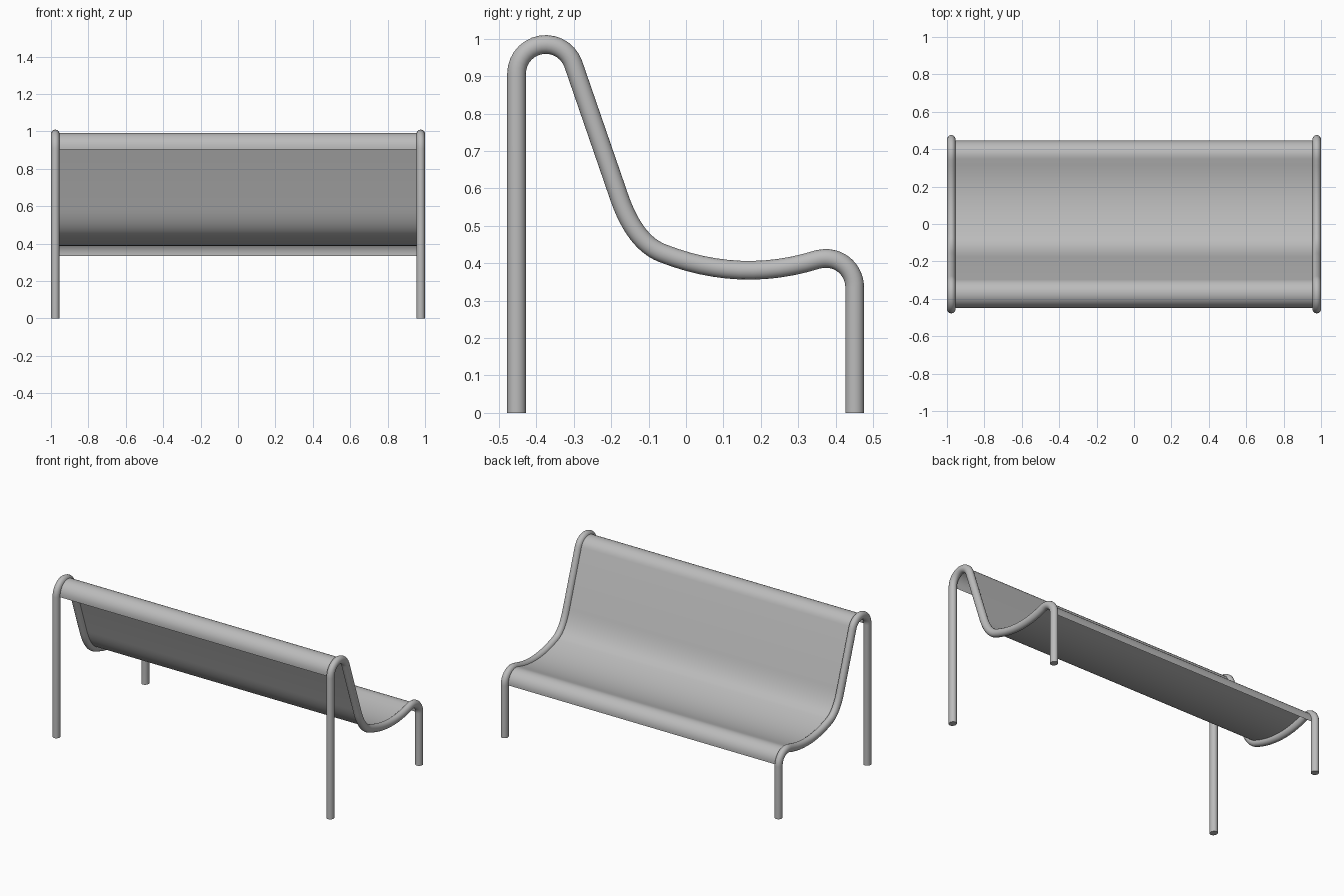
import bpy, bmesh
from math import sin, cos, radians
from mathutils import Vector

cube = bpy.data.objects.get("Cube")
if cube:
    bpy.data.objects.remove(cube)

steel = bpy.data.materials.new("grey_metal")
steel.use_nodes = True
GREY = (0.5, 0.5, 0.5, 1)
steel.diffuse_color = GREY
steel.node_tree.nodes["Principled BSDF"].inputs["Base Color"].default_value = GREY


def arc(cy, cz, r, start, end, n=14):
    angles = [radians(start + (end - start) * i / n) for i in range(n + 1)]
    return [(cy + r * cos(a), cz + r * sin(a)) for a in angles]


def bend(a, c, b, n=12):
    """Quadratic curve from a to b, pulled towards c."""
    a, b, c = Vector(a), Vector(b), Vector(c)
    ts = [i / n for i in range(n + 1)]
    return [tuple(a * (1 - t) ** 2 + c * 2 * t * (1 - t) + b * t * t) for t in ts]


# Side profile (y, z): top hook, backrest slope, seat dip, front lip
profile = arc(-0.375, 0.907, 0.078, 180, 19.4)
profile += bend((-0.178, 0.575), (-0.136, 0.455), (-0.063, 0.427))
profile += bend((-0.063, 0.427), (0.146, 0.345), (0.351, 0.41))[1:]
profile += arc(0.374, 0.336, 0.077, 107, 0)[1:]


def add_tube(name, x):
    path = [(profile[0][0], 0)] + profile + [(profile[-1][0], 0)]
    curve = bpy.data.curves.new(name, "CURVE")
    curve.dimensions = "3D"
    curve.bevel_depth = 0.025
    curve.bevel_resolution = 6
    curve.use_fill_caps = True
    spline = curve.splines.new("POLY")
    spline.points.add(len(path) - 1)
    for point, (y, z) in zip(spline.points, path):
        point.co = (0, y, z, 1)
    curve.materials.append(steel)
    obj = bpy.data.objects.new(name, curve)
    bpy.context.collection.objects.link(obj)
    obj.location.x = x
    obj.scale.x = 0.92
    bpy.ops.object.select_all(action="DESELECT")
    obj.select_set(True)
    bpy.context.view_layer.objects.active = obj
    bpy.ops.object.convert(target="MESH")
    bpy.ops.object.shade_smooth_by_angle(angle=radians(40))


# Bent tube frames, each forming a front and a back leg
add_tube("left_frame", 0.977)
add_tube("right_frame", -0.977)

# Thin seat and backrest sheet slung between the frames
bm = bmesh.new()
sheet = [(profile[0][0], 0.896)] + profile + [(profile[-1][0], 0.327)]
rows = [[bm.verts.new((x, y * 0.99, z + 0.007)) for x in (-0.975, 0.975)]
        for y, z in sheet]
for (a, b), (c, d) in zip(rows, rows[1:]):
    bm.faces.new((a, b, d, c))
mesh = bpy.data.meshes.new("seat_sheet")
bm.normal_update()
bm.to_mesh(mesh)
bm.free()
mesh.materials.append(steel)
seat = bpy.data.objects.new("seat_sheet", mesh)
bpy.context.collection.objects.link(seat)
bpy.ops.object.select_all(action="DESELECT")
seat.select_set(True)
bpy.context.view_layer.objects.active = seat
bpy.ops.object.shade_smooth_by_angle(angle=radians(40))
